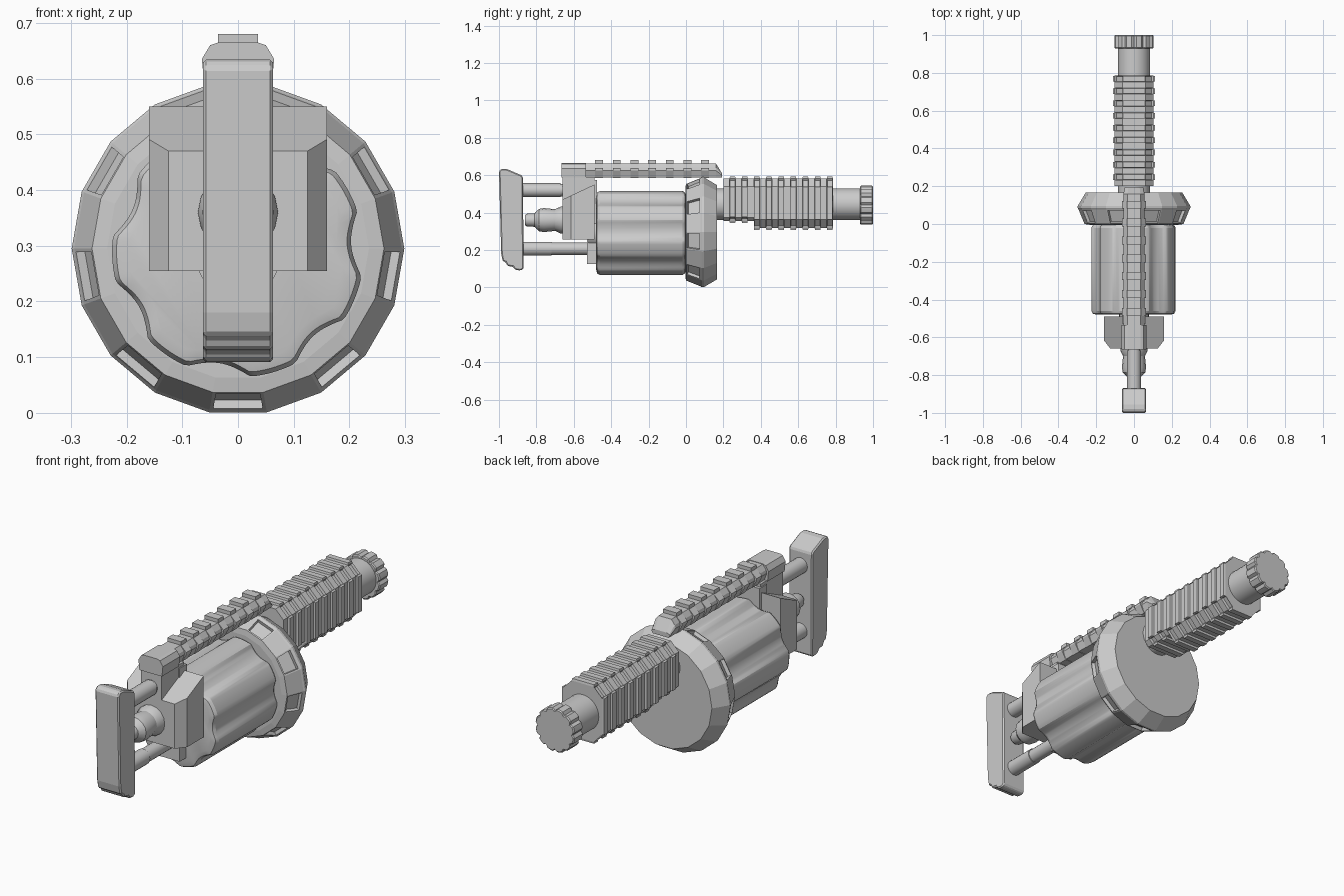
import bpy, bmesh, math

if "Cube" in bpy.data.objects:
    bpy.data.objects.remove(bpy.data.objects["Cube"])

def finish(bm, name, smooth=0, bevel=0):
    bmesh.ops.recalc_face_normals(bm, faces=bm.faces)
    me = bpy.data.meshes.new(name)
    bm.to_mesh(me)
    bm.free()
    ob = bpy.data.objects.new(name, me)
    bpy.context.collection.objects.link(ob)
    if smooth:
        me.shade_smooth()
        me.set_sharp_from_angle(angle=math.radians(smooth))
    if bevel:
        m = ob.modifiers.new("bevel", 'BEVEL')
        m.width, m.segments = bevel, 1
    return ob

def skin(bm, rings):
    """Bridge closed rings of points, cap both ends, return faces[ring][side]."""
    vs = [[bm.verts.new(p) for p in r] for r in rings]
    n = len(vs[0])
    grid = [[bm.faces.new((a[i], a[(i + 1) % n], b[(i + 1) % n], b[i])) for i in range(n)]
            for a, b in zip(vs, vs[1:])]
    bm.faces.new(vs[0])
    bm.faces.new(vs[-1])
    bmesh.ops.recalc_face_normals(bm, faces=bm.faces)
    return grid

def turned(bm, profile, n, zc, scale=lambda i: 1.0):
    """Revolve (radius, y) points round a lengthwise axis at height zc."""
    return skin(bm, [[(r * scale(i) * math.cos(2 * math.pi * i / n), y,
                       zc + r * scale(i) * math.sin(2 * math.pi * i / n))
                      for i in range(n)] for r, y in profile])

def lathe(name, profile, n, zc, scale=lambda i: 1.0, smooth=35):
    bm = bmesh.new()
    turned(bm, profile, n, zc, scale)
    return finish(bm, name, smooth)

def section(half, y):
    """Mirror a half cross-section (x, z) into a closed ring at y."""
    return [(x, y, z) for x, z in half] + [(-x, y, z) for x, z in reversed(half)]

def bar(bm, half, y0, y1):
    return skin(bm, [section(half, y0), section(half, y1)])

def box(name, hx, y0, y1, z0, z1, bevel=0):
    bm = bmesh.new()
    bar(bm, [(hx, z0), (hx, z1)], y0, y1)
    return finish(bm, name, 0, bevel)

# Shoulder plate: side profile extruded across x
plate = [(-1, .62), (-.985, .635), (-.955, .632), (-.88, .60), (-.872, .59), (-.868, .10),
         (-.885, .09), (-.915, .095), (-.925, .11), (-.955, .115), (-.965, .135), (-.98, .14), (-.988, .18)]
bm = bmesh.new()
skin(bm, [[(x, y, z) for y, z in plate] for x in (-.063, .063)])
finish(bm, "shoulder_plate", 0, .006)

# Stock rods and the rear plug between them
lathe("upper_rod", [(.037, -.89), (.037, -.67), (.033, -.67), (.033, -.5)], 20, .52)
lathe("lower_rod", [(.037, -.89), (.037, -.72), (.033, -.72), (.033, -.5)], 20, .207)
lathe("rear_plug", [(.028, -.86), (.034, -.85), (.036, -.81), (.06, -.785), (.064, -.76),
                    (.058, -.70), (.072, -.67), (.072, -.64)], 16, .36, smooth=30)

# Rear housing: chamfered plan with a sloping roof
plan = [(.125, -.66), (.16, -.615), (.16, -.49)]
plan += [(-x, y) for x, y in reversed(plan)]
bm = bmesh.new()
skin(bm, [[(x, y, .255) for x, y in plan],
          [(x, y, .47 + .08 * (y + .66) / .17) for x, y in plan]])
finish(bm, "rear_housing")
box("rail_support", .055, -.66, -.49, .45, .59)
box("rear_spine", .06, -.53, -.475, .125, .575)

# Drum with seven shallow flutes
def flute(i):
    d = (i * 360 / 140 - 3.6 + 360 / 14) % (360 / 7) - 360 / 14
    return 1 - .10 * max(0, 1 - (d / 15) ** 2)
lathe("drum", [(.198, -.48), (.218, -.475), (.226, -.46), (.226, -.02), (.218, -.006), (.198, 0)],
      140, .29, flute, smooth=25)
lathe("drum_axle", [(.08, -.52), (.08, .05)], 20, .29)

# Front ring: eighteen sides with a pocket in every other face
bm = bmesh.new()
grid = turned(bm, [(.235, -.004), (.262, 0), (.294, .078), (.2985, .085), (.2985, .095), (.255, .167)],
              18, .295)
pockets = [f for i, f in enumerate(grid[1]) if i % 2]
bmesh.ops.inset_individual(bm, faces=pockets, thickness=.009, depth=0)
bmesh.ops.inset_individual(bm, faces=pockets, thickness=.003, depth=-.016)
finish(bm, "front_ring")

# Barrel and knurled muzzle
lathe("barrel", [(.085, .15), (.085, .95)], 32, .445)
lathe("muzzle", [(.1, .93), (.105, .935), (.105, .995), (.1, 1)], 48, .44,
      lambda i: .9 if i % 4 == 0 else 1, smooth=20)

# Handguard: eight-sided sleeve, ribs on the flats and pockets on the corners
def guard(name, half, y0, count, corners):
    step = .0325
    bm = bmesh.new()
    grid = skin(bm, [section(half, y0 + step * j) for j in range(count + 1)])
    ribs, slots = [], []
    for j, row in enumerate(grid):
        if (j + round(y0 / step)) % 2:
            for i, f in enumerate(row):
                (slots if i in corners else ribs).append(f)
    bmesh.ops.inset_individual(bm, faces=ribs, thickness=.003, depth=.01)
    bmesh.ops.inset_individual(bm, faces=slots, thickness=.004, depth=-.012)
    finish(bm, name)

top = [(.102, .54), (.06, .582)]
guard("handguard_rear", [(.08, .355), (.102, .375)] + top, .2, 5, (0, 2, 4, 6))
guard("handguard_front", [(.06, .318), (.102, .362)] + top, .3625, 13, (0, 2, 4, 6))

# Top rail: base bar with sloped nose, plus cross teeth
bm = bmesh.new()
base = [(.042, .588), (.056, .625), (.052, .64), (.034, .663)]
nose = [(.042, .588), (.05, .60), (.046, .605), (.03, .61)]
skin(bm, [section(base, -.54), section(base, .16), section(nose, .192)])
tail = [(.06, .587), (.065, .635), (.05, .66), (.035, .665)]
bar(bm, tail, -.665, -.535)
finish(bm, "top_rail")
bm = bmesh.new()
tooth = [(.042, .586), (.064, .625), (.064, .635), (.036, .662), (.036, .68)]
for k in range(7):
    y = -.465 + .0945 * k
    bar(bm, tooth, y - .021, y + .021)
finish(bm, "rail_teeth")
